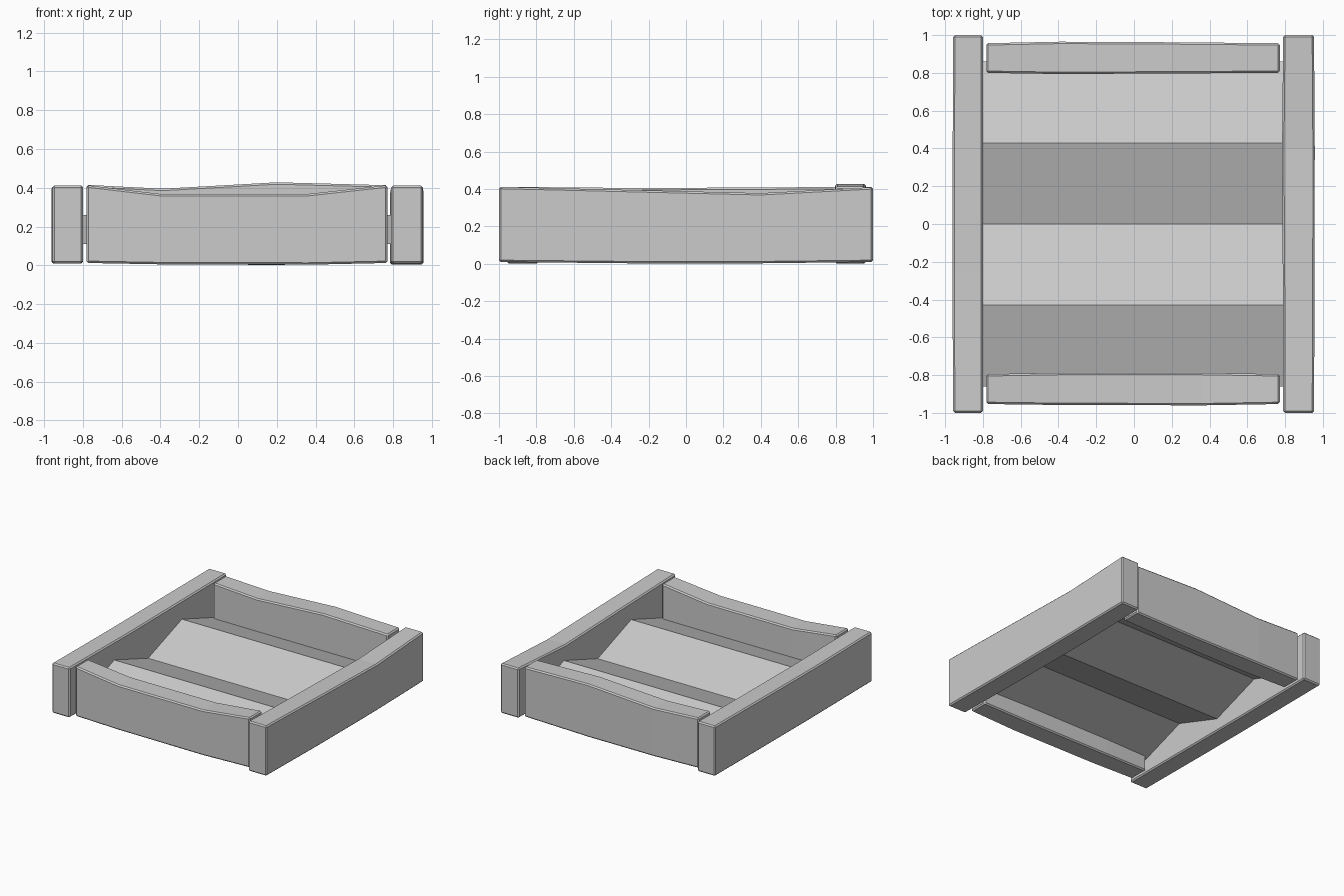
import bpy, bmesh

if "Cube" in bpy.data.objects:
    bpy.data.objects.remove(bpy.data.objects["Cube"])

def add_object(name, bm):
    bmesh.ops.recalc_face_normals(bm, faces=bm.faces)
    mesh = bpy.data.meshes.new(name)
    bm.to_mesh(mesh)
    bm.free()
    obj = bpy.data.objects.new(name, mesh)
    bpy.context.collection.objects.link(obj)
    return obj

def plank(name, axis, stations):
    """Hand-cut plank lofted along an axis: (position, side_min, side_max, bottom, top)."""
    bm = bmesh.new()
    rings = []
    for t, a, b, lo, hi in stations:
        ring = []
        for s, z in ((a, lo), (b, lo), (b, hi), (a, hi)):
            ring.append(bm.verts.new((t, s, z) if axis == 'x' else (s, t, z)))
        rings.append(ring)
    for r, q in zip(rings, rings[1:]):
        for i in range(4):
            j = (i + 1) % 4
            bm.faces.new((r[i], r[j], q[j], q[i]))
    bm.faces.new(rings[0])
    bm.faces.new(rings[-1])
    obj = add_object(name, bm)
    bevel = obj.modifiers.new("worn_edges", 'BEVEL')
    bevel.width = 0.01
    bevel.segments = 1
    bevel.limit_method = 'ANGLE'
    bevel.angle_limit = 0.8
    return obj

# Long side planks
plank("left_plank", 'y', [
    (-1.0, -0.958, -0.80, 0.01, 0.412), (-0.25, -0.961, -0.80, 0.008, 0.405),
    (0.35, -0.96, -0.80, 0.008, 0.408), (1.0, -0.958, -0.80, 0.01, 0.412)])
plank("right_plank", 'y', [
    (-1.0, 0.79, 0.953, 0.01, 0.412), (-0.3, 0.788, 0.956, 0.003, 0.395),
    (0.4, 0.784, 0.957, 0.003, 0.378), (1.0, 0.79, 0.953, 0.01, 0.41)])

# Short end planks with uneven tops
plank("front_plank", 'x', [
    (-0.782, -0.953, -0.795, 0.012, 0.413), (-0.4, -0.958, -0.788, 0.005, 0.368),
    (0.36, -0.96, -0.788, 0.003, 0.368), (0.772, -0.953, -0.795, 0.012, 0.413)])
plank("back_plank", 'x', [
    (-0.782, 0.80, 0.957, 0.012, 0.415), (-0.39, 0.794, 0.965, 0.005, 0.395),
    (0.2, 0.797, 0.962, 0.002, 0.428), (0.772, 0.80, 0.957, 0.012, 0.413)])

# Furrowed soil sheet
bm = bmesh.new()
profile = [(-0.86, 0.11), (-0.43, 0.26), (0.0, 0.11), (0.43, 0.26), (0.86, 0.11)]
rows = [[bm.verts.new((x, y, z)) for x in (-0.805, 0.795)] for y, z in profile]
for r, q in zip(rows, rows[1:]):
    bm.faces.new((r[0], r[1], q[1], q[0]))
add_object("soil_furrows", bm)
